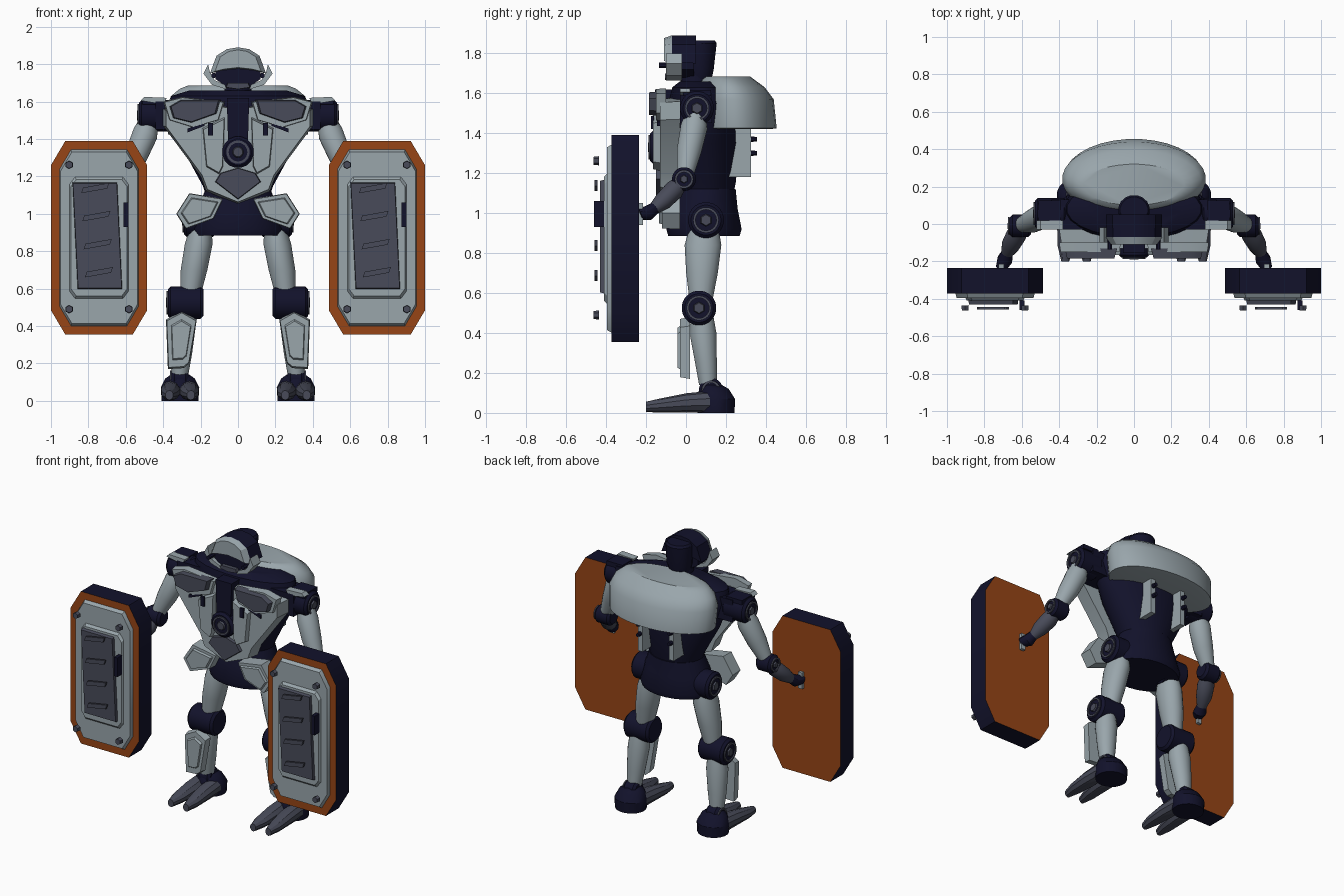
import bpy, bmesh, math
from mathutils import Vector

cube = bpy.data.objects.get("Cube")
if cube:
    bpy.data.objects.remove(cube, do_unlink=True)


def material(name, rgb):
    m = bpy.data.materials.new(name)
    m.use_nodes = True
    m.diffuse_color = (*rgb, 1)
    m.node_tree.nodes["Principled BSDF"].inputs["Base Color"].default_value = (*rgb, 1)
    return m


LIGHT = material("pale steel", (0.32, 0.38, 0.41))
MID = material("slate grey", (0.065, 0.07, 0.1))
NAVY = material("dark navy", (0.006, 0.006, 0.024))
RUST = material("burnt orange", (0.31, 0.06, 0.008))
built = []


def finish(name, bm, *mats):
    bmesh.ops.recalc_face_normals(bm, faces=bm.faces)
    mesh = bpy.data.meshes.new(name)
    bm.to_mesh(mesh)
    bm.free()
    for m in mats:
        mesh.materials.append(m)
    ob = bpy.data.objects.new(name, mesh)
    bpy.context.collection.objects.link(ob)
    built.append(ob)
    return ob


def skin(name, rings, *mats):
    """Bridge equal-length rings of points and cap both ends."""
    bm = bmesh.new()
    rows = [[bm.verts.new(p) for p in ring] for ring in rings]
    n = len(rows[0])
    for a, b in zip(rows, rows[1:]):
        for i in range(n):
            bm.faces.new((a[i], a[(i + 1) % n], b[(i + 1) % n], b[i]))
    bm.faces.new(rows[0])
    bm.faces.new(rows[-1])
    return finish(name, bm, *mats)


def loft(name, rings, mat, n=20, axis=None):
    """Elliptic rings (centre, radius u, radius v) along an axis."""
    a = Vector(axis) if axis else Vector(rings[-1][0]) - Vector(rings[0][0])
    a.normalize()
    v = a.cross(Vector((0, 1, 0) if abs(a.x) > 0.8 else (1, 0, 0))).normalized()
    u = v.cross(a)
    turn = [2 * math.pi * (i + 0.5) / n for i in range(n)]
    return skin(name, [[Vector(c) + u * ru * math.cos(t) + v * rv * math.sin(t)
                        for t in turn] for c, ru, rv in rings], mat)


def plate(name, pts, back, front, *mats, taper=1.0, s=1):
    """Outline in x and z, extruded along y, front face scaled by taper."""
    cx = sum(p[0] for p in pts) / len(pts)
    cz = sum(p[1] for p in pts) / len(pts)
    return skin(name, [[(s * (cx + (x - cx) * k), y, cz + (z - cz) * k) for x, z in pts]
                       for y, k in ((back, 1), (front, taper))], *mats)


def box(name, x, y, z, mat, s=1):
    return plate(name, [(x[0], z[0]), (x[1], z[0]), (x[1], z[1]), (x[0], z[1])],
                 y[1], y[0], mat, s=s)


def sym(half):
    """Mirror a half outline across x = 0."""
    return half + [(-x, z) for x, z in reversed(half) if x > 0]


def octagon(cx, cz, w, h, dx, dz):
    q = [(w - dx, h), (w, h - dz), (w, dz - h), (w - dx, -h)]
    return [(cx + x, cz + z) for x, z in q + [(-x, -z) for x, z in q]]


def ring(name, c, r, thick, axis, mat):
    """Flat ring standing slightly proud of a joint."""
    a = Vector(axis)
    bm = bmesh.new()
    u = Vector((0, 0, 1))
    v = a.cross(u)
    rows = [[bm.verts.new(Vector(c) + a * h + (u * math.cos(t) + v * math.sin(t)) * (r + d))
             for h, d in ((0, 0), (0.008, 0), (0.008, thick), (0, thick))]
            for t in [math.tau * i / 24 for i in range(24)]]
    for i in range(24):
        p, q = rows[i], rows[(i + 1) % 24]
        for j in range(4):
            k = (j + 1) % 4
            bm.faces.new((p[j], p[k], q[k], q[j]))
    finish(name, bm, mat)


def joint(name, s, x0, x1, y, z, r):
    """Sideways pivot with bevelled rims, ring and hub."""
    b = 0.015
    loft(name, [((s * x0, y, z), r - b, r - b), ((s * (x0 + b), y, z), r, r),
                ((s * (x1 - b), y, z), r, r), ((s * x1, y, z), r - b, r - b)], NAVY, 24)
    ring(name + "_ring", (s * x1, y, z), r * 0.58, 0.012, (s, 0, 0), MID)
    loft(name + "_hub", [((s * x1, y, z), r * 0.35, r * 0.35),
                         ((s * (x1 + 0.01), y, z), r * 0.3, r * 0.3)], MID, 6)


# Body core
UP = (0, 0, 1)
loft("pelvis", [((0, .09, .885), .24, .18), ((0, .09, .92), .25, .19), ((0, .09, 1.02), .22, .17),
                ((0, .1, 1.12), .18, .15)], NAVY, 24, UP)
loft("torso", [((0, .1, 1.06), .16, .13), ((0, .1, 1.15), .19, .15), ((0, .09, 1.35), .3, .18),
               ((0, .08, 1.55), .38, .17), ((0, .08, 1.63), .36, .15), ((0, .08, 1.66), .26, .11)],
     NAVY, 24, UP)
loft("back_shell", [((0, .25, 1.42), .33, .17), ((0, .25, 1.425), .375, .205),
                    ((0, .24, 1.57), .385, .2), ((0, .225, 1.63), .36, .17),
                    ((0, .21, 1.67), .31, .13), ((0, .21, 1.685), .27, .11)], LIGHT, 32, UP)
box("shoulder_beam", (-.44, .44), (-.03, .13), (1.45, 1.6), NAVY)

# Chest armour
plate("breastplate", sym([(0, 1.57), (.1, 1.58), (.4, 1.56), (.4, 1.47), (.2, 1.2), (.17, 1.12), (0, 1.05)]),
      -.03, -.13, LIGHT, taper=.96)
plate("sternum", sym([(0, 1.62), (.06, 1.62), (.05, 1.28), (0, 1.26)]), -.05, -.155, NAVY)
plate("belly_guard", sym([(0, 1.25), (.1, 1.22), (.13, 1.17), (0, 1.07)]), -.1, -.15, MID, taper=.9)
loft("chest_core", [((0, -.1, 1.33), .085, .085), ((0, -.165, 1.33), .085, .085),
                    ((0, -.18, 1.33), .07, .07)], NAVY, 16)
ring("chest_core_ring", (0, -.18, 1.33), .05, .012, (0, -1, 0), MID)
loft("chest_core_lens", [((0, -.18, 1.33), .03, .03), ((0, -.19, 1.33), .025, .025)], MID, 12)

# Head
loft("neck", [((0, .05, 1.6), .08, .08), ((0, .04, 1.72), .07, .07)], NAVY, 16, UP)
loft("head_back", [((0, .065, 1.65), .06, .06), ((0, .07, 1.72), .085, .07), ((0, .075, 1.85), .085, .08),
                   ((0, .075, 1.865), .075, .07)], NAVY, 16, UP)
brow = [(0, 1.89), (.06, 1.88), (.115, 1.845), (.15, 1.75), (.09, 1.765), (0, 1.775)]
plate("helmet", sym(brow), .05, -.07, NAVY, taper=.98)
plate("helmet_front", sym(brow), -.07, -.11, LIGHT, taper=.82)
plate("face", sym([(0, 1.79), (.12, 1.77), (.12, 1.72), (.06, 1.68), (0, 1.68)]), .04, -.08, NAVY)
plate("chin", sym([(0, 1.7), (.06, 1.7), (.07, 1.675), (0, 1.665)]), -.04, -.105, MID, taper=.9)

for s, side in ((1, "left"), (-1, "right")):
    # Chest and head details
    plate(side + "_pec_frame", [(.07, 1.6), (.3, 1.625), (.4, 1.6), (.37, 1.5), (.24, 1.46), (.1, 1.5)],
          -.1, -.15, LIGHT, taper=.95, s=s)
    plate(side + "_pec", [(.09, 1.61), (.31, 1.61), (.37, 1.575), (.35, 1.51), (.25, 1.485), (.11, 1.535)],
          -.13, -.185, MID, taper=.9, s=s)
    plate(side + "_rib_panel", [(.07, 1.52), (.19, 1.46), (.17, 1.25), (.1, 1.21), (.08, 1.25)],
          -.12, -.165, LIGHT, taper=.92, s=s)
    box(side + "_chest_vent", (.135, .16), (-.175, -.16), (1.42, 1.485), NAVY, s)
    plate(side + "_chest_slit", [(.18, 1.47), (.27, 1.435), (.27, 1.455), (.18, 1.49)], -.12, -.145, NAVY, s=s)
    plate(side + "_cheek_guard", [(.16, 1.8), (.185, 1.75), (.14, 1.69), (.06, 1.665), (.07, 1.69),
                                  (.125, 1.715), (.15, 1.755)], -.02, -.1, LIGHT, s=s)
    loft(side + "_cheek_bolt", [((s * .13, -.08, 1.74), .014, .014), ((s * .13, -.135, 1.74), .014, .014)], NAVY, 8)
    box(side + "_back_strip", (.1, .135), (.2, .325), (1.18, 1.44), LIGHT, s)
    for z in (1.3, 1.37):
        loft(side + "_back_bolt", [((s * .118, .32, z), .016, .016), ((s * .118, .355, z), .012, .012)], NAVY, 8)

    # Hip armour and leg
    skirt = [(.33, 1.0), (.26, 1.11), (.08, 1.08), (.13, .975), (.28, .92)]
    plate(side + "_hip_plate", skirt, -.03, -.12, LIGHT, taper=.97, s=s)
    plate(side + "_hip_panel", [(.205 + (x - .205) * .8, 1.015 + (z - 1.015) * .75) for x, z in skirt],
          -.12, -.135, LIGHT, taper=.92, s=s)
    joint(side + "_hip_joint", s, .12, .29, .1, .965, .09)
    loft(side + "_thigh", [((s * .2, .09, .92), .06, .075), ((s * .21, .085, .84), .075, .093),
                           ((s * .235, .08, .7), .072, .08), ((s * .255, .075, .56), .055, .058)], LIGHT, 20, UP)
    joint(side + "_knee", s, .185, .375, .065, .525, .087)
    loft(side + "_shin", [((s * .29, .08, .5), .06, .055), ((s * .295, .085, .4), .07, .068),
                          ((s * .305, .1, .25), .06, .055), ((s * .31, .11, .14), .045, .045)], LIGHT, 20, UP)
    shin = [(.385, .435), (.3, .48), (.22, .435), (.26, .2), (.29, .175), (.375, .17)]
    plate(side + "_shin_guard", shin, .02, -.03, LIGHT, taper=.94, s=s)
    plate(side + "_shin_panel", [(.305 + (x - .305) * .65, .33 + (z - .33) * .7) for x, z in shin],
          -.03, -.042, LIGHT, taper=.92, s=s)

    # Foot
    joint(side + "_ankle", s, .265, .355, .125, .115, .06)
    loft(side + "_heel", [((s * .31, .15, 0), .1, .095), ((s * .31, .15, .07), .105, .097),
                          ((s * .31, .14, .12), .08, .075), ((s * .31, .13, .14), .05, .05)], NAVY, 16, UP)
    for d in (-.05, .05):
        loft(side + "_toe", [((s * .31 + d, .12, .055), .05, .055), ((s * .31 + d, 0, .05), .054, .048),
                             ((s * .31 + d * 1.1, -.12, .038), .045, .036),
                             ((s * .31 + d * 1.15, -.2, .03), .022, .026)], MID, 10, (0, -1, 0))

    # Arm
    joint(side + "_shoulder", s, .36, .53, .055, 1.525, .085)
    box(side + "_shoulder_cap", (.39, .51), (-.015, .125), (1.585, 1.615), NAVY, s)
    plate(side + "_shoulder_guard", [(.38, 1.62), (.5, 1.625), (.52, 1.605), (.4, 1.585)], .02, -.03, LIGHT, s=s)
    loft(side + "_upper_arm", [((s * .475, .05, 1.5), .05, .05), ((s * .495, .04, 1.43), .068, .068),
                               ((s * .545, .015, 1.31), .062, .062), ((s * .6, -.005, 1.19), .042, .042)], LIGHT)
    joint(side + "_elbow", s, .55, .665, -.01, 1.17, .06)
    loft(side + "_forearm", [((s * .61, -.02, 1.16), .035, .035), ((s * .63, -.06, 1.115), .055, .05),
                             ((s * .66, -.115, 1.06), .05, .046), ((s * .68, -.16, 1.02), .03, .03)], MID)
    loft(side + "_hand", [((s * .675, -.15, 1.03), .03, .03), ((s * .69, -.19, 1.0), .042, .038),
                          ((s * .71, -.235, .995), .03, .03)], NAVY, 12)
    box(side + "_grip", (.695, .725), (-.24, -.215), (.94, 1.05), LIGHT, s)

    # Shield, the same way round on both arms
    cx, cz = s * .743, .872
    shield = plate(side + "_shield", octagon(cx, cz, .257, .518, .077, .13), -.235, -.372, NAVY, RUST)
    for f in shield.data.polygons:
        f.material_index = int(abs(f.normal.y) > .9)
    plate(side + "_shield_plate", octagon(cx, cz, .212, .472, .062, .105), -.37, -.395, LIGHT, taper=.97)
    plate(side + "_shield_step", octagon(cx, cz, .16, .33, .03, .04), -.39, -.41, LIGHT, taper=.94)
    plate(side + "_shield_panel", [(cx - .143, 1.17), (cx + .098, 1.17), (cx + .125, .595), (cx - .115, .595)],
          -.4, -.43, MID, taper=.97)
    for z in (1.14, .99, .84, .69):
        w = cx - .01 + (.9 - z) * .045
        plate(side + "_shield_bar", [(w - .075, z - .03), (w + .065, z - .005), (w + .075, z + .025),
                                     (w - .065, z)], -.443, -.458, MID)
    box(side + "_shield_latch", (cx + .132, cx + .157), (-.46, -.41), (.93, 1.06), NAVY)
    for dx in (-.16, .16):
        for z in (.49, 1.262):
            loft(side + "_shield_bolt", [((cx + dx, -.435, z), .023, .023), ((cx + dx, -.462, z), .02, .02)], MID, 6)

# Smooth rounded parts while keeping edges sharp
bpy.ops.object.select_all(action="DESELECT")
for ob in built:
    ob.select_set(True)
bpy.context.view_layer.objects.active = built[0]
bpy.ops.object.shade_smooth_by_angle(angle=math.radians(32))
